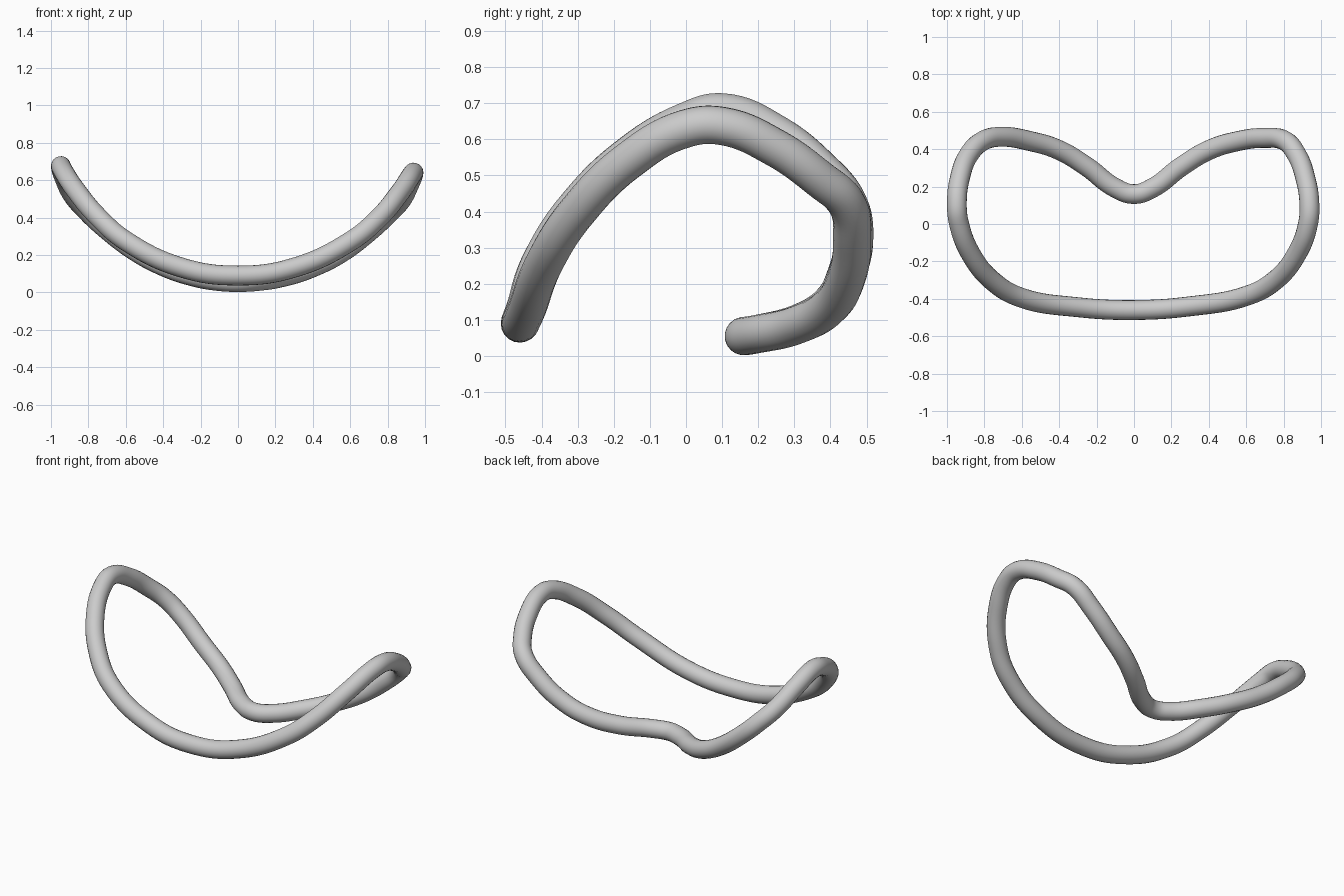
import bpy

if "Cube" in bpy.data.objects:
    bpy.data.objects.remove(bpy.data.objects["Cube"])

RADIUS = 0.053

# Centre line of the closed loop, counter-clockwise seen from above
path = [
    (0, -.46, .09), (.3, -.44, .132), (.6, -.385, .272), (.75, -.305, .395),
    (.87, -.16, .54), (.93, 0, .63), (.938, .1, .637), (.915, .25, .575),
    (.87, .37, .49), (.81, .443, .425), (.70, .46, .323), (.55, .442, .21),
    (.4, .395, .134), (.25, .305, .085), (.1, .193, .06), (0, .16, .055),
    (-.1, .193, .06), (-.25, .305, .088), (-.4, .395, .14), (-.55, .442, .22),
    (-.72, .466, .35), (-.81, .443, .435), (-.88, .375, .515),
    (-.93, .25, .615), (-.947, .1, .675), (-.935, 0, .65), (-.87, -.165, .55),
    (-.75, -.31, .405), (-.6, -.395, .275), (-.3, -.445, .132),
]

# Round tube swept along the loop
curve = bpy.data.curves.new("bent_loop", 'CURVE')
curve.dimensions = '3D'
curve.bevel_depth = RADIUS
curve.bevel_resolution = 8
curve.resolution_u = 8
curve.use_fill_caps = False
spline = curve.splines.new('BEZIER')
spline.bezier_points.add(len(path) - 1)
for point, co in zip(spline.bezier_points, path):
    point.co = co
    point.handle_left_type = point.handle_right_type = 'AUTO'
spline.use_cyclic_u = True
loop = bpy.data.objects.new("bent_loop", curve)
bpy.context.collection.objects.link(loop)

# Convert to a smooth mesh
bpy.context.view_layer.objects.active = loop
loop.select_set(True)
bpy.ops.object.convert(target='MESH')
bpy.ops.object.shade_smooth()
